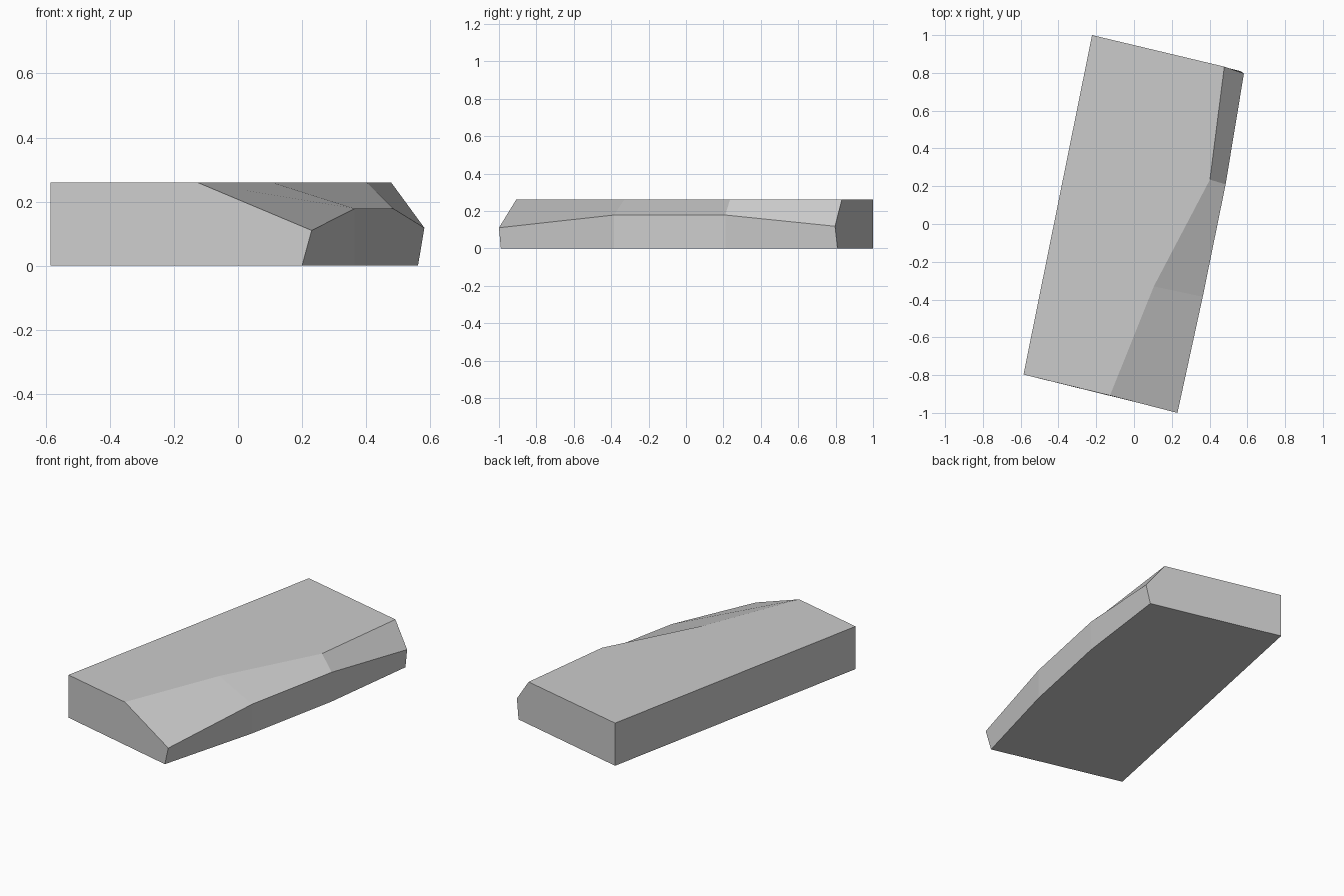
import bpy
import bmesh
from math import radians
from mathutils import Vector

cube = bpy.data.objects.get("Cube")
if cube:
    bpy.data.objects.remove(cube, do_unlink=True)

HEIGHT = 0.26
LEFT_FRONT = Vector((-0.585, -0.797, 0))
LEFT_BACK = Vector((-0.222, 1.0, 0))

# Chipped edge, front to back: upper rim (x, y), ridge (x, y, z), foot (x, y)
STATIONS = [
    ((-0.127, -0.908), (0.23, -1.0, 0.11), (0.20, -0.99)),
    ((0.105, -0.33), (0.364, -0.385, 0.178), (0.364, -0.385)),
    ((0.402, 0.235), (0.485, 0.21, 0.178), (0.485, 0.21)),
    ((0.478, 0.833), (0.582, 0.797, 0.118), (0.562, 0.81)),
]


def make_material(name, color):
    mat = bpy.data.materials.new(name)
    mat.use_nodes = True
    mat.diffuse_color = color
    mat.node_tree.nodes["Principled BSDF"].inputs["Base Color"].default_value = color
    return mat


# Stone slab: five-sided sections lofted along its length
bm = bmesh.new()
rings = []
for i, (rim, ridge, foot) in enumerate(STATIONS):
    base = LEFT_FRONT.lerp(LEFT_BACK, i / (len(STATIONS) - 1))
    section = [base, base + Vector((0, 0, HEIGHT)), (*rim, HEIGHT), ridge, (*foot, 0)]
    rings.append([bm.verts.new(p) for p in section])

for a, b in zip(rings, rings[1:]):
    for j in range(len(a)):
        k = (j + 1) % len(a)
        bm.faces.new((a[j], a[k], b[k], b[j]))
for end in (rings[0], rings[-1]):
    bm.faces.new(end)

# Merge the flat top, underside and straight side into single faces
bmesh.ops.recalc_face_normals(bm, faces=bm.faces)
bmesh.ops.dissolve_limit(bm, angle_limit=radians(0.5), verts=bm.verts, edges=bm.edges)

mesh = bpy.data.meshes.new("stone_slab")
bm.to_mesh(mesh)
bm.free()
mesh.materials.append(make_material("stone grey", (0.6, 0.6, 0.6, 1)))
slab = bpy.data.objects.new("stone_slab", mesh)
bpy.context.collection.objects.link(slab)
